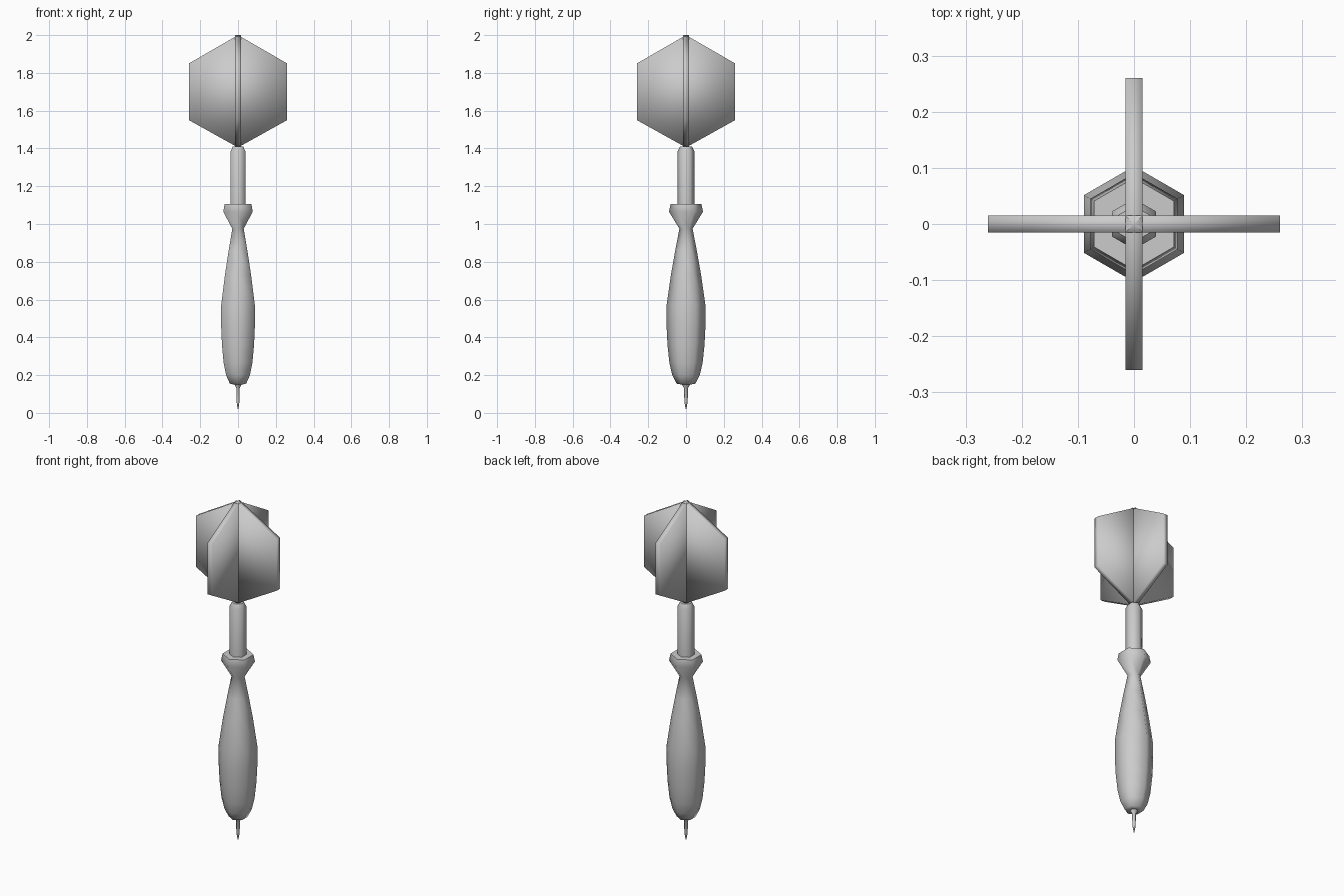
import bpy
import bmesh
from math import pi, sin, cos, radians

cube = bpy.data.objects.get("Cube")
if cube:
    bpy.data.objects.remove(cube, do_unlink=True)

grey = bpy.data.materials.new("light grey")
grey.use_nodes = True
grey.diffuse_color = (0.6, 0.6, 0.6, 1)
grey.node_tree.nodes["Principled BSDF"].inputs["Base Color"].default_value = (0.6, 0.6, 0.6, 1)


def finish(bm, name, angle):
    """Turn a bmesh into a smooth-shaded object."""
    bmesh.ops.recalc_face_normals(bm, faces=bm.faces)
    mesh = bpy.data.meshes.new(name)
    bm.to_mesh(mesh)
    bm.free()
    mesh.materials.append(grey)
    obj = bpy.data.objects.new(name, mesh)
    bpy.context.collection.objects.link(obj)
    bpy.ops.object.select_all(action='DESELECT')
    obj.select_set(True)
    bpy.context.view_layer.objects.active = obj
    bpy.ops.object.shade_smooth_by_angle(angle=radians(angle))
    return obj


def hex_turned(name, profile, angle=65):
    """Six-sided turned part, corners towards the front and back."""
    bm = bmesh.new()
    rings = []
    for r, z in profile:
        rings.append([bm.verts.new((r * sin(k * pi / 3), r * cos(k * pi / 3), z))
                      for k in range(6)])
    for low, high in zip(rings, rings[1:]):
        for k in range(6):
            n = (k + 1) % 6
            bm.faces.new((low[k], low[n], high[n], high[k]))
    bm.faces.new(rings[0])
    bm.faces.new(rings[-1])
    return finish(bm, name, angle)


def fin(name, turn):
    """Six-cornered plate with a seam down the middle."""
    t = 0.015
    outline = [(0, 1.405), (0.26, 1.55), (0.26, 1.85), (0, 2.0),
               (-0.26, 1.85), (-0.26, 1.55)]
    bm = bmesh.new()
    front, back = [[bm.verts.new((x, y, z)) for x, z in outline] for y in (-t, t)]
    for side in (front, back):
        bm.faces.new(side[:4])
        bm.faces.new(side[3:] + side[:1])
    for k in range(6):
        n = (k + 1) % 6
        bm.faces.new((front[k], front[n], back[n], back[k]))
    obj = finish(bm, name, 180)
    obj.rotation_euler.z = turn
    return obj


# Steel point
hex_turned("needle", [(0.002, 0.02), (0.009, 0.06), (0.01, 0.13), (0.025, 0.155)])

# Grip, narrow neck and flared collar
hex_turned("barrel", [(0.025, 0.15), (0.05, 0.155), (0.073, 0.2), (0.088, 0.265),
                      (0.098, 0.36), (0.103, 0.46), (0.103, 0.57), (0.08, 0.73),
                      (0.057, 0.86), (0.035, 0.975), (0.09, 1.065), (0.082, 1.105)])

# Shaft holding the flight
hex_turned("shaft", [(0.045, 1.09), (0.045, 1.385), (0.032, 1.41)])

# Crossed flight fins
fin("side_fins", 0)
fin("front_back_fins", pi / 2)
